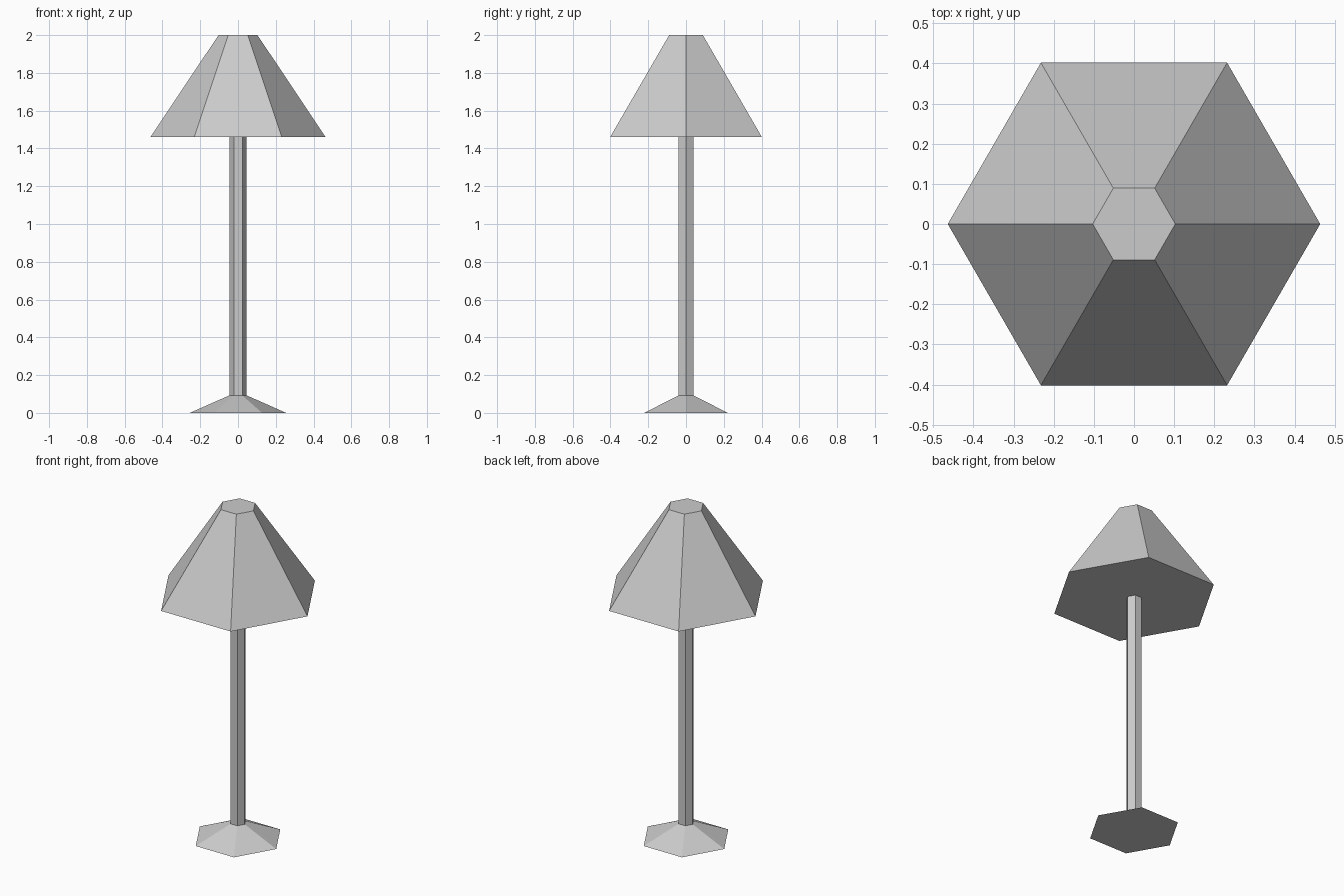
import bpy, bmesh
from math import cos, sin, pi

if "Cube" in bpy.data.objects:
    bpy.data.objects.remove(bpy.data.objects["Cube"])

SIDES = 6


def hex_part(name, rings, cap_start=False, cap_end=False):
    """Skin hexagonal rings given as (corner radius, height)."""
    bm = bmesh.new()
    loops = [[bm.verts.new((r * cos(2 * pi * i / SIDES), r * sin(2 * pi * i / SIDES), z))
              for i in range(SIDES)] for r, z in rings]
    for a, b in zip(loops, loops[1:]):
        for i in range(SIDES):
            j = (i + 1) % SIDES
            bm.faces.new((a[i], a[j], b[j], b[i]))
    if cap_start:
        bm.faces.new(loops[0][::-1])
    if cap_end:
        bm.faces.new(loops[-1])
    mesh = bpy.data.meshes.new(name)
    bm.to_mesh(mesh)
    bm.free()
    obj = bpy.data.objects.new(name, mesh)
    bpy.context.collection.objects.link(obj)
    return obj


# Sloped foot, closed underneath
hex_part("base", [(0.255, 0.0), (0.045, 0.093)], cap_start=True)

# Slender stem
hex_part("pole", [(0.045, 0.093), (0.045, 1.46)])

# Shade: flat underside around the stem, sloped sides, closed top
hex_part("shade", [(0.045, 1.46), (0.464, 1.46), (0.103, 2.0)], cap_end=True)
